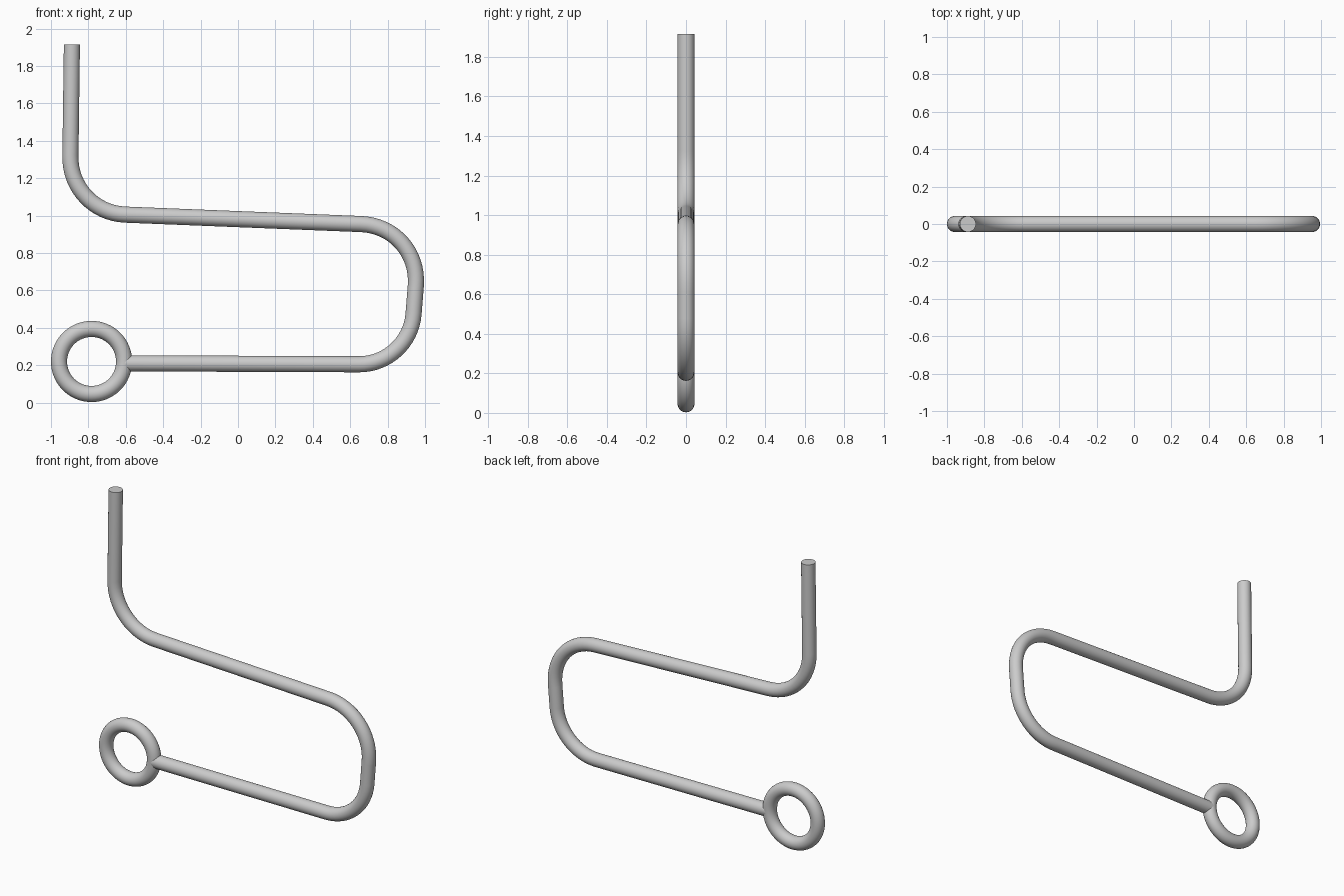
import bpy
from math import pi
from mathutils import Vector

if "Cube" in bpy.data.objects:
    bpy.data.objects.remove(bpy.data.objects["Cube"])

R = 0.043  # rod radius

# ring at the lower end
bpy.ops.mesh.primitive_torus_add(location=(-0.783, 0, 0.22), rotation=(pi / 2, 0, 0),
                                 major_radius=0.174, minor_radius=R,
                                 major_segments=64, minor_segments=24)
ring = bpy.context.object
ring.name = "end_ring"
bpy.ops.object.shade_smooth_by_angle()

# bent rod: start, three corners with bend length, end
start, end = Vector((-0.61, 0, 0.21)), Vector((-0.888, 0, 1.915))
corners = [((0.917, 0, 0.204), 0.27), ((0.976, 0, 0.942), 0.32), ((-0.9, 0, 1.017), 0.298)]
pts = [start] + [Vector(c) for c, _ in corners] + [end]

# each knot: point, incoming handle, outgoing handle
knots = [(start, start, start)]
for i, (_, t) in enumerate(corners, 1):
    c = pts[i]
    a = c + (pts[i - 1] - c).normalized() * t
    b = c + (pts[i + 1] - c).normalized() * t
    knots.append((a, a.lerp(pts[i - 1], 0.05), a.lerp(c, 0.56)))
    knots.append((b, b.lerp(c, 0.56), b.lerp(pts[i + 1], 0.05)))
knots.append((end, end, end))
knots[0] = (start, start.lerp(pts[1], -0.05), start.lerp(pts[1], 0.05))
knots[-1] = (end, end.lerp(pts[-2], 0.05), end.lerp(pts[-2], -0.05))

curve = bpy.data.curves.new("bent_rod", 'CURVE')
curve.dimensions = '3D'
curve.resolution_u = 16
curve.bevel_depth = R
curve.bevel_resolution = 10
curve.use_fill_caps = True
spline = curve.splines.new('BEZIER')
spline.bezier_points.add(len(knots) - 1)
for p, (co, left, right) in zip(spline.bezier_points, knots):
    p.handle_left_type = p.handle_right_type = 'FREE'
    p.co, p.handle_left, p.handle_right = co, left, right

rod = bpy.data.objects.new("bent_rod", curve)
bpy.context.collection.objects.link(rod)
bpy.ops.object.select_all(action='DESELECT')
rod.select_set(True)
bpy.context.view_layer.objects.active = rod
bpy.ops.object.convert(target='MESH')
bpy.ops.object.shade_smooth_by_angle()
